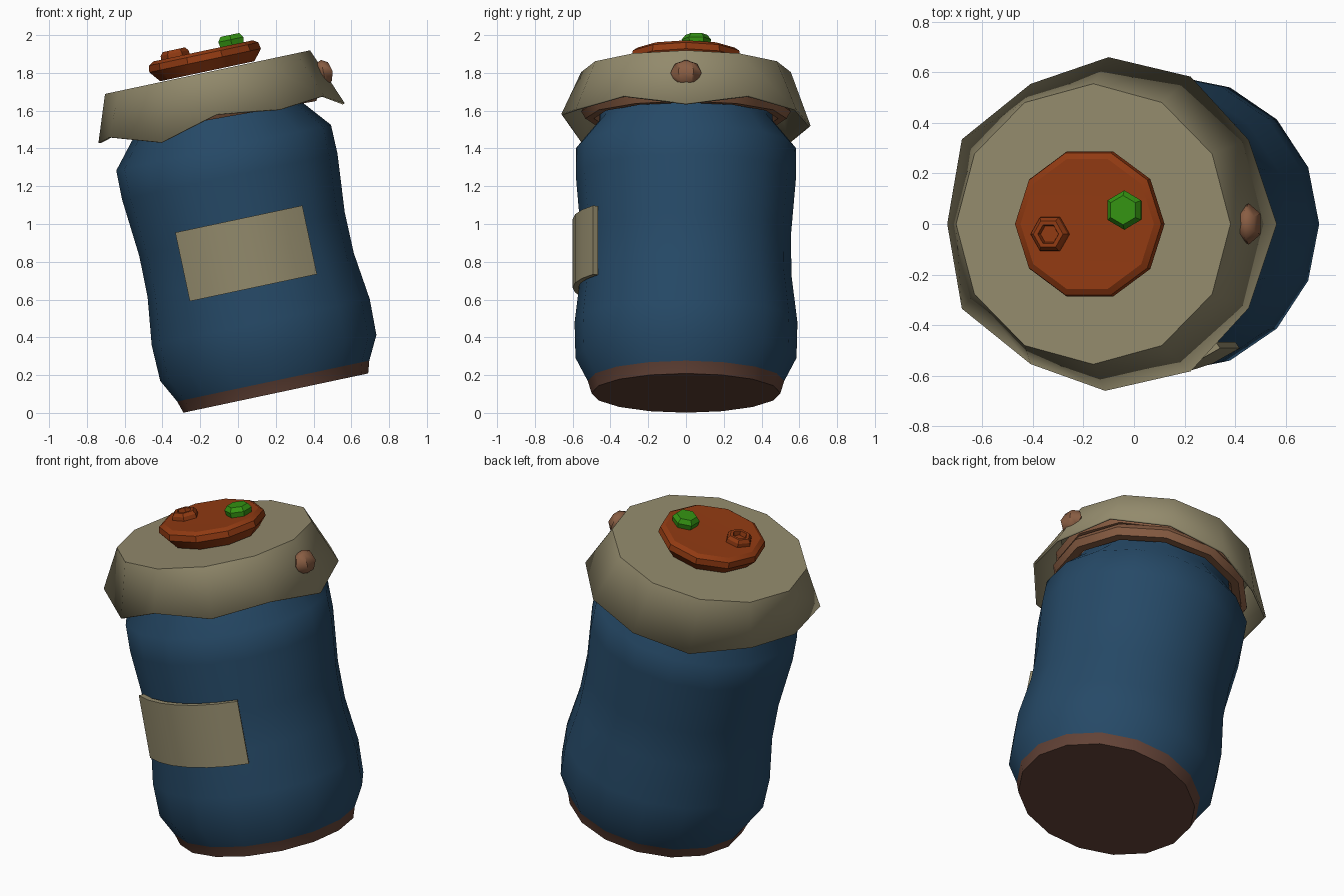
import bpy
import bmesh
import math
from mathutils import Matrix, Vector

cube = bpy.data.objects.get("Cube")
if cube:
    bpy.data.objects.remove(cube, do_unlink=True)

# The whole jar leans sideways around the middle of its base
LEAN = Matrix.Translation((0.2, 0, 0.105)) @ Matrix.Rotation(math.radians(-12), 4, 'Y')


def material(name, r, g, b):
    m = bpy.data.materials.new(name)
    m.use_nodes = True
    m.diffuse_color = (r, g, b, 1)
    m.node_tree.nodes["Principled BSDF"].inputs["Base Color"].default_value = (r, g, b, 1)
    return m


BLUE = material("jar blue", 0.019, 0.067, 0.135)
TAN = material("cloth tan", 0.29, 0.255, 0.15)
DARK = material("base brown", 0.125, 0.056, 0.038)
ROPE = material("rope brown", 0.25, 0.11, 0.056)
WAX = material("wax orange", 0.28, 0.042, 0.006)
GREEN = material("bead green", 0.034, 0.29, 0.006)


def finish(name, bm, mat, place=Matrix(), smooth=45):
    bmesh.ops.remove_doubles(bm, verts=bm.verts, dist=0.0005)
    bmesh.ops.recalc_face_normals(bm, faces=bm.faces)
    mesh = bpy.data.meshes.new(name)
    bm.to_mesh(mesh)
    bm.free()
    mesh.materials.append(mat)
    if smooth:
        mesh.polygons.foreach_set("use_smooth", [True] * len(mesh.polygons))
        mesh.set_sharp_from_angle(angle=math.radians(smooth))
    obj = bpy.data.objects.new(name, mesh)
    bpy.context.collection.objects.link(obj)
    obj.matrix_world = LEAN @ place
    return obj


def lathe(profile, sides, phase=0):
    """Spin (radius, height) points around the jar's axis."""
    bm = bmesh.new()
    pts = [Matrix.Rotation(math.radians(phase), 3, 'Z') @ Vector((r, 0, h)) for r, h in profile]
    verts = [bm.verts.new(p) for p in pts]
    edges = [bm.edges.new(pair) for pair in zip(verts, verts[1:])]
    bmesh.ops.spin(bm, geom=verts + edges, cent=(0, 0, 0), axis=(0, 0, 1),
                   angle=math.tau, steps=sides)
    return bm


# Jar body, bulging at the foot and shoulder, with a brown base
body = [(0, 0), (0.5, 0), (0.52, 0.065), (0.585, 0.19), (0.59, 0.383), (0.558, 0.64),
        (0.556, 0.86), (0.583, 1.172), (0.581, 1.328), (0.46, 1.473), (0.44, 1.68), (0, 1.68)]
jar = finish("jar_body", lathe(body, 16), BLUE, smooth=50)
jar.data.materials.append(DARK)
for face in jar.data.polygons:
    if face.center.z < 0.06:
        face.material_index = 1

# Cloth cover with an uneven hanging hem
hem = [(0.676, 1.425), (0.665, 1.488), (0.673, 1.466), (0.66, 1.446), (0.64, 1.425),
       (0.67, 1.508), (0.643, 1.491), (0.67, 1.508), (0.64, 1.425), (0.66, 1.51),
       (0.673, 1.466), (0.665, 1.488)]
bm = lathe([(0, 1.737), (0.555, 1.737), (0.66, 1.46)], 12)
for v in bm.verts:
    if v.co.z < 1.6:
        angle = math.atan2(v.co.y, v.co.x)
        r, h = hem[round(math.degrees(angle) / 30) % 12]
        v.co = (r * math.cos(angle), r * math.sin(angle), h)
cover = finish("cloth_cover", bm, TAN)
shell = cover.modifiers.new("thickness", 'SOLIDIFY')
shell.thickness = 0.012
shell.offset = -1

# Two slanting turns of rope around the neck
for name, height, slant in (("rope_lower", 1.525, 2), ("rope_upper", 1.565, -4)):
    loop = [(0.51 + 0.045 * math.cos(i * math.tau / 6), 0.045 * math.sin(i * math.tau / 6))
            for i in range(7)]
    finish(name, lathe(loop, 12), ROPE,
           Matrix.Translation((0, 0, height)) @ Matrix.Rotation(math.radians(slant), 4, 'Y'))

# Rope knot poking through the cloth
bm = bmesh.new()
bmesh.ops.create_uvsphere(bm, u_segments=6, v_segments=4, radius=0.075)
finish("rope_knot", bm, ROPE, Matrix.Translation((0.6, 0, 1.605)) @
       Matrix.Diagonal((0.75, 1.1, 0.95, 1)), smooth=50)

# Wax seal, its raised ring and the green bead
finish("wax_seal", lathe([(0, 1.742), (0.255, 1.742), (0.302, 1.8), (0.296, 1.835),
                          (0.27, 1.852), (0, 1.846)], 10), WAX, smooth=30)
finish("wax_ring", lathe([(0.08, 1.835), (0.075, 1.872), (0.06, 1.89), (0.042, 1.89),
                          (0.036, 1.865), (0, 1.865)], 6), WAX,
       Matrix.Translation((-0.15, -0.04, 0)), smooth=20)
finish("green_bead", lathe([(0, 1.84), (0.07, 1.84), (0.078, 1.88), (0.058, 1.905),
                            (0, 1.905)], 6, 30), GREEN,
       Matrix.Translation((0.156, 0.055, 0)), smooth=20)

# Curved label on the front
bm = bmesh.new()
steps = 6
rings = []
for i in range(steps + 1):
    a = math.radians(-90 - 35 + 70 * i / steps)
    rings.append([bm.verts.new((r * math.cos(a), r * math.sin(a), h))
                  for r, h in ((0.6, 0.57), (0.6, 0.942), (0.57, 0.942), (0.57, 0.57))])
for a, b in zip(rings, rings[1:]):
    for k in range(4):
        n = (k + 1) % 4
        bm.faces.new((a[k], a[n], b[n], b[k]))
bm.faces.new(rings[0])
bm.faces.new(rings[-1])
finish("front_label", bm, TAN)
